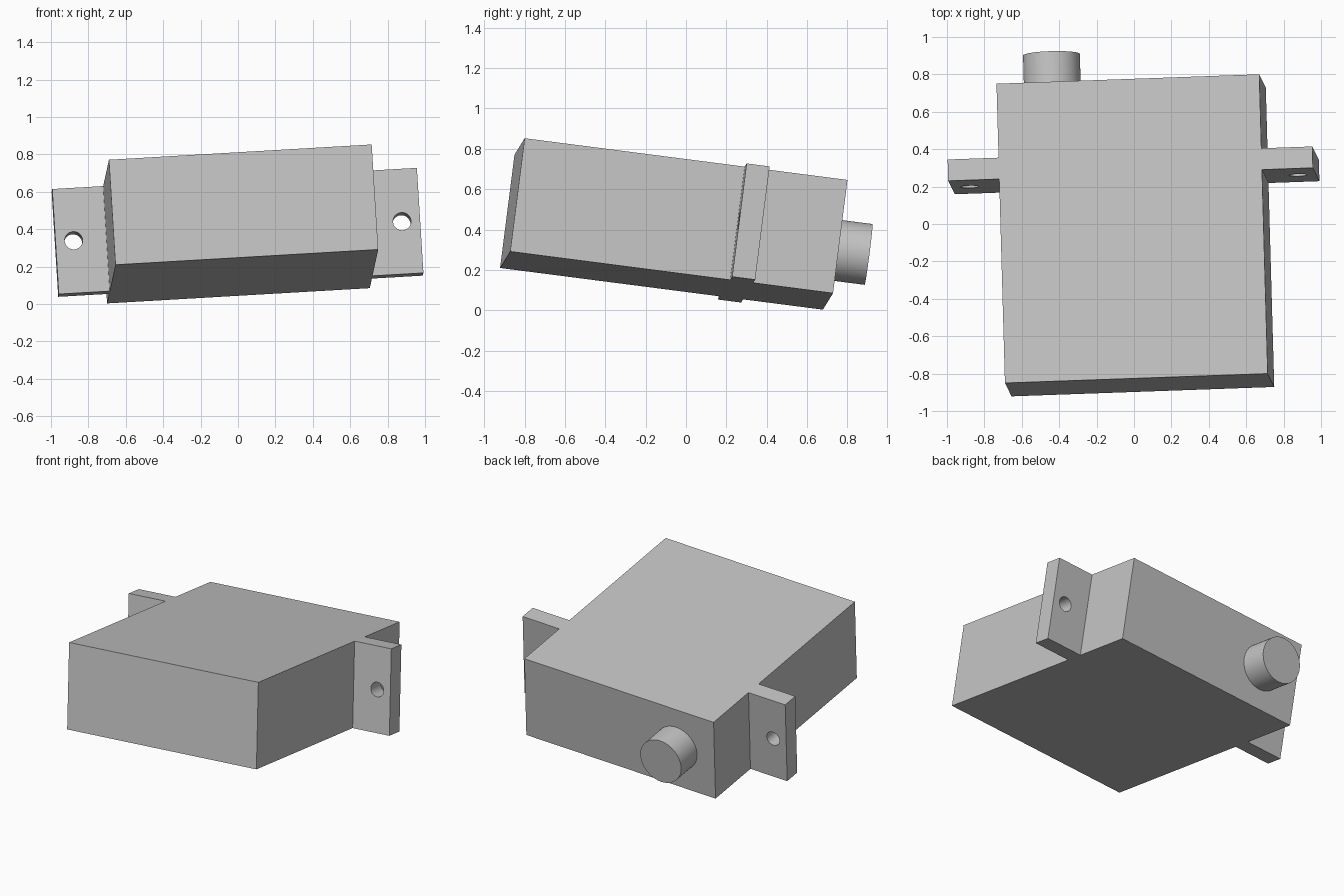
import bpy, bmesh
from mathutils import Matrix, Vector

if "Cube" in bpy.data.objects:
    bpy.data.objects.remove(bpy.data.objects["Cube"], do_unlink=True)

# Proportions along the tilted axes: across, from front to back, down from the top
HALF, LENGTH, HEIGHT = 0.704, 1.614, 0.567
TAB_HALF, TAB_FRONT, TAB_BACK = 0.977, 1.10, 1.215
HOLE_X, HOLE_R = 0.88, 0.048
SHAFT_X, SHAFT_R, SHAFT_LEN = -0.422, 0.152, 0.182

# Tilted frame with its origin at the middle of the top front edge
back = Vector((-0.028, 0.991, -0.128)).normalized()
right = back.cross(Vector((-0.062, 0.1235, 0.991))).normalized()
up = right.cross(back)
origin = Vector((-0.69, -0.85, 0.771)) + right * HALF
frame = Matrix((right, back, up)).transposed().to_4x4()
frame.translation = origin

grey = bpy.data.materials.new("plain grey")
grey.use_nodes = True
grey.diffuse_color = (0.55, 0.55, 0.55, 1)
grey.node_tree.nodes["Principled BSDF"].inputs["Base Color"].default_value = (0.55, 0.55, 0.55, 1)


def add_object(name, bm):
    bmesh.ops.recalc_face_normals(bm, faces=bm.faces)
    mesh = bpy.data.meshes.new(name)
    bm.to_mesh(mesh)
    bm.free()
    mesh.materials.append(grey)
    obj = bpy.data.objects.new(name, mesh)
    bpy.context.collection.objects.link(obj)
    obj.matrix_world = frame
    return obj


def cylinder(name, x, radius, start, end):
    """Cylinder along the front-to-back axis at mid height."""
    bm = bmesh.new()
    place = Matrix.Translation((x, (start + end) / 2, -HEIGHT / 2)) @ Matrix.Rotation(1.5707963, 4, 'X')
    bmesh.ops.create_cone(bm, cap_ends=True, segments=64, radius1=radius,
                          radius2=radius, depth=end - start, matrix=place)
    return add_object(name, bm)


def smooth(obj):
    bpy.ops.object.select_all(action='DESELECT')
    obj.select_set(True)
    bpy.context.view_layer.objects.active = obj
    bpy.ops.object.shade_smooth_by_angle(angle=0.5)


# Housing with its two mounting tabs, as one extruded outline
side = [(HALF, 0), (HALF, TAB_FRONT), (TAB_HALF, TAB_FRONT),
        (TAB_HALF, TAB_BACK), (HALF, TAB_BACK), (HALF, LENGTH)]
outline = side + [(-x, y) for x, y in reversed(side)]
bm = bmesh.new()
face = bm.faces.new([bm.verts.new((x, y, -HEIGHT)) for x, y in outline])
extruded = bmesh.ops.extrude_face_region(bm, geom=[face])["geom"]
bmesh.ops.translate(bm, vec=(0, 0, HEIGHT),
                    verts=[g for g in extruded if isinstance(g, bmesh.types.BMVert)])
housing = add_object("housing_with_tabs", bm)

# Screw holes through the tabs
bpy.context.view_layer.objects.active = housing
for label, sign in (("left", 1), ("right", -1)):
    cutter = cylinder(label + "_hole_cutter", sign * HOLE_X, HOLE_R, TAB_FRONT - 0.1, TAB_BACK + 0.1)
    cutter.hide_render = True
    cut = housing.modifiers.new(label + "_hole", 'BOOLEAN')
    cut.operation = 'DIFFERENCE'
    cut.solver = 'EXACT'
    cut.object = cutter
    bpy.context.view_layer.objects.active = housing
    bpy.ops.object.modifier_apply(modifier=cut.name)
    bpy.data.objects.remove(cutter, do_unlink=True)
smooth(housing)

# Output shaft on the back
smooth(cylinder("output_shaft", SHAFT_X, SHAFT_R, LENGTH - 0.01, LENGTH + SHAFT_LEN))
